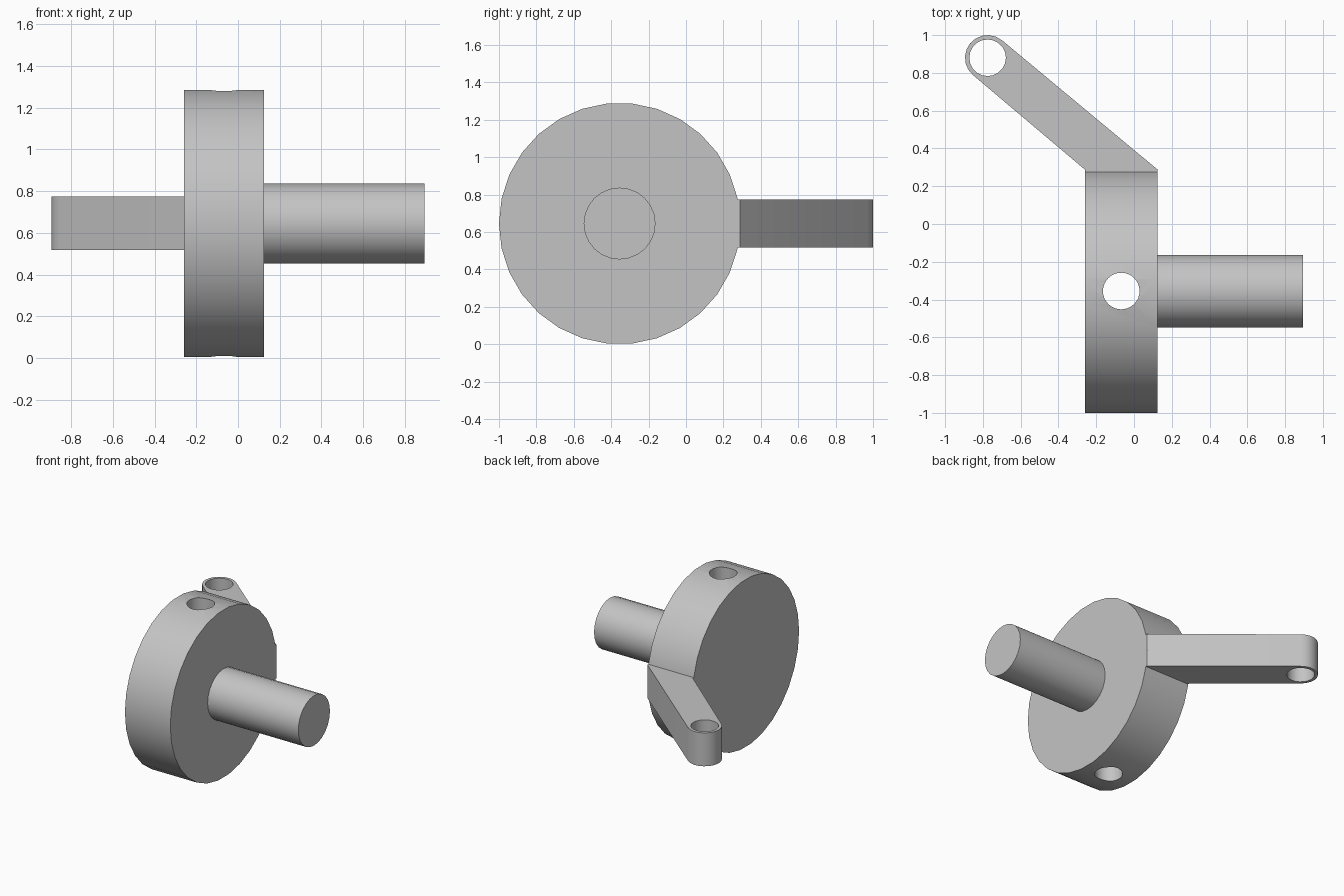
import bpy, bmesh
from math import sin, cos, tau, radians, hypot
from mathutils import Vector

default = bpy.data.objects.get("Cube")
if default:
    bpy.data.objects.remove(default, do_unlink=True)

grey = bpy.data.materials.new("light grey metal")
grey.use_nodes = True
colour = (0.55, 0.55, 0.55, 1)
grey.diffuse_color = colour
grey.node_tree.nodes["Principled BSDF"].inputs["Base Color"].default_value = colour


def extrude(name, points, depth):
    """Solid made by pushing a closed outline along a vector."""
    bm = bmesh.new()
    face = bm.faces.new([bm.verts.new(p) for p in points])
    moved = bmesh.ops.extrude_face_region(bm, geom=[face])["geom"]
    bmesh.ops.translate(bm, vec=depth,
                        verts=[v for v in moved if isinstance(v, bmesh.types.BMVert)])
    bmesh.ops.recalc_face_normals(bm, faces=bm.faces)
    mesh = bpy.data.meshes.new(name)
    bm.to_mesh(mesh)
    bm.free()
    mesh.materials.append(grey)
    obj = bpy.data.objects.new(name, mesh)
    bpy.context.collection.objects.link(obj)
    return obj


def x_cylinder(name, x0, x1, y, z, r, sides):
    ring = [(x0, y + r * cos(tau * i / sides), z + r * sin(tau * i / sides))
            for i in range(sides)]
    return extrude(name, ring, (x1 - x0, 0, 0))


def drill(obj, x, y, r, sides):
    """Cut a vertical hole right through a part."""
    ring = [(x + r * cos(tau * i / sides), y + r * sin(tau * i / sides), -1)
            for i in range(sides)]
    cutter = extrude("hole_cutter", ring, (0, 0, 4))
    cutter.hide_render = True
    mod = obj.modifiers.new("hole", "BOOLEAN")
    mod.operation, mod.solver, mod.object = "DIFFERENCE", "EXACT", cutter
    graph = bpy.context.evaluated_depsgraph_get()
    cut = bpy.data.meshes.new_from_object(obj.evaluated_get(graph))
    obj.modifiers.clear()
    obj.data = cut
    bpy.data.objects.remove(cutter, do_unlink=True)


def smooth(obj):
    obj.data.shade_smooth()
    obj.data.set_sharp_from_angle(angle=radians(30))


LEFT, RIGHT = 0.125, -0.26      # disc faces
AXIS_Y, AXIS_Z, RADIUS = -0.355, 0.645, 0.645
HOLE = 0.097

# Disc with a hole across its diameter
disc = x_cylinder("disc", RIGHT, LEFT, AXIS_Y, AXIS_Z, RADIUS, 30)
drill(disc, (LEFT + RIGHT) / 2, AXIS_Y, HOLE, 32)

# Shaft
shaft = x_cylinder("shaft", LEFT - 0.01, 0.895, AXIS_Y, AXIS_Z, 0.192, 24)

# Slanted arm with a rounded, drilled end
eye, eye_r, arm_y = Vector((-0.775, 0.88)), 0.12, 0.288
along = Vector((-0.769, 0.639))
side = Vector((0.639, 0.769))
outline = [(RIGHT, arm_y), (RIGHT, arm_y - 0.03), (LEFT, arm_y - 0.03), (LEFT, arm_y)]
steps = 10
for i in range(steps + 1):
    a = tau / 2 * i / steps
    outline.append(eye + eye_r * (cos(a) * side + sin(a) * along))
arm = extrude("arm", [(p[0], p[1], 0.518) for p in outline], (0, 0, 0.256))
drill(arm, eye.x, eye.y, HOLE, 20)

for part in (disc, shaft, arm):
    smooth(part)
